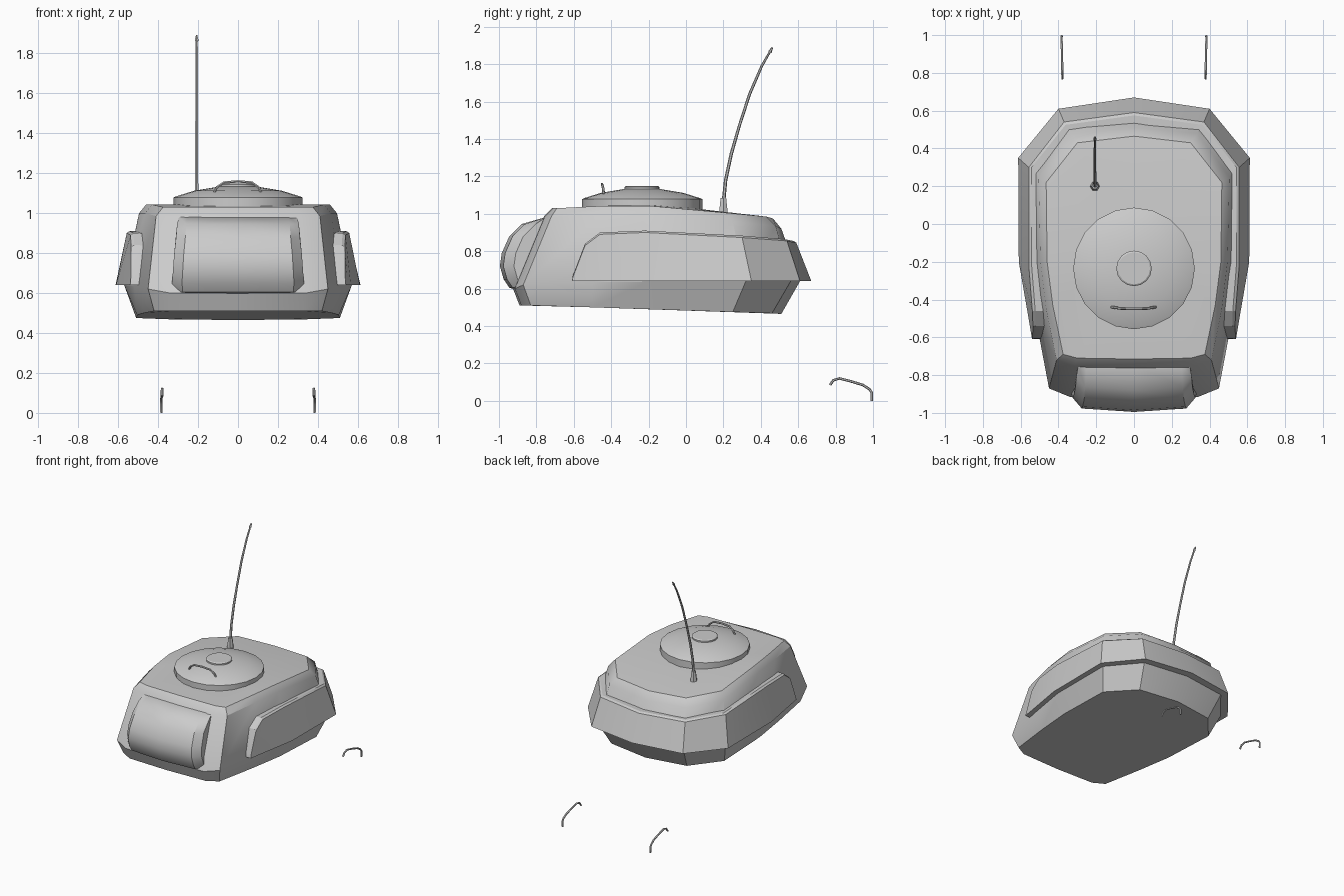
import bpy, bmesh, math
from mathutils import Vector

if "Cube" in bpy.data.objects:
    bpy.data.objects.remove(bpy.data.objects["Cube"])


def finish(name, bm, angle=28):
    bmesh.ops.recalc_face_normals(bm, faces=bm.faces)
    me = bpy.data.meshes.new(name)
    bm.to_mesh(me)
    bm.free()
    ob = bpy.data.objects.new(name, me)
    bpy.context.collection.objects.link(ob)
    bpy.ops.object.select_all(action='DESELECT')
    ob.select_set(True)
    bpy.context.view_layer.objects.active = ob
    bpy.ops.object.shade_smooth_by_angle(angle=math.radians(angle))
    return ob


def loft(name, rings, apex=None, angle=28):
    """Skin closed rings; the last one closes to an apex if given."""
    bm = bmesh.new()
    vs = [[bm.verts.new(p) for p in r] for r in rings]
    n = len(vs[0])
    for a, b in zip(vs, vs[1:]):
        for i in range(n):
            j = (i + 1) % n
            bm.faces.new((a[i], a[j], b[j], b[i]))
    bm.faces.new(vs[0])
    if apex:
        top = bm.verts.new(apex)
        for i in range(n):
            bm.faces.new((vs[-1][i], vs[-1][(i + 1) % n], top))
    else:
        bm.faces.new(vs[-1])
    return finish(name, bm, angle)


def mirror_ring(half):
    return half + [(-x, y, z) for x, y, z in reversed(half[1:-1])]


def tube(name, pts, radii, sides=6):
    """Round rod along a path, with a radius at each point."""
    pts = [Vector(p) for p in pts]
    rings = []
    for i, p in enumerate(pts):
        d = (pts[min(i + 1, len(pts) - 1)] - pts[max(i - 1, 0)]).normalized()
        ref = Vector((1, 0, 0)) if abs(d.x) < 0.5 else Vector((0, 1, 0))
        u = d.cross(ref).normalized()
        if abs(d.x) >= 0.5 or abs(pts[-1].x - pts[0].x) > 0.1:
            u = Vector((0, 1, 0))
        w = d.cross(u).normalized()
        rings.append([p + radii[i] * (math.cos(t) * u + math.sin(t) * w)
                      for t in (2 * math.pi * k / sides for k in range(sides))])
    return loft(name, rings, angle=50)


def turned(name, centre, profile, sides):
    cx, cy = centre
    return loft(name, [[(cx + r * math.cos(2 * math.pi * k / sides),
                         cy + r * math.sin(2 * math.pi * k / sides), z)
                        for k in range(sides)] for r, z in profile])


# Turret hull: floor, waist, shoulder and roof edge outlines
floor = [(0, -.89, .51), (.33, -.88, .51), (.42, -.83, .51), (.47, -.5, .50),
         (.505, -.2, .49), (.51, .25, .475), (.33, .46, .468), (0, .51, .465)]
waist = [(0, -.925, .60), (.34, -.915, .60), (.45, -.87, .62), (.52, -.5, .635),
         (.57, -.2, .64), (.57, .32, .64), (.37, .56, .64), (0, .61, .64)]
shoulder = [(0, -.76, .985), (.32, -.755, .985), (.41, -.72, .985), (.465, -.45, 1.0),
            (.495, -.2, 1.0), (.505, .25, .955), (.335, .48, .935), (0, .51, .92)]
roof = [(0, -.715, 1.03), (.3, -.71, 1.03), (.375, -.69, 1.03), (.43, -.43, 1.043),
        (.46, -.2, 1.043), (.465, .22, 1.005), (.30, .43, .985), (0, .465, .975)]
loft("turret_hull", [mirror_ring(r) for r in (floor, waist, shoulder, roof)],
     apex=(0, -.1, 1.045), angle=32)

# Curved front shield, slightly bowed across its width
profile = [(-.75, .982, .295), (-.88, .945, .305), (-.945, .88, .31), (-.985, .79, .32),
           (-.995, .72, .325), (-.975, .65, .33), (-.945, .605, .325), (-.90, .59, .31)]
columns = []
for f in (-1, -.85, 0, .85, 1):
    bow = .025 * f * f + (.05 if abs(f) == 1 else 0)
    columns.append([(f * w, y + (bow if 0 < i else 0), z)
                    for i, (y, z, w) in enumerate(profile)]
                   + [(f * .32, -.80, .59), (f * .29, -.70, .97)])
loft("front_shield", columns, angle=35)

# Sloped skirt armour wrapping sides and rear: (outer bottom, outer top)
stations = [((.54, -.61, .64), (.537, -.605, .66)), ((.55, -.55, .64), (.535, -.54, .83)),
            ((.565, -.46, .64), (.538, -.46, .89)), ((.61, -.2, .64), (.557, -.22, .90)),
            ((.613, .35, .64), (.557, .30, .873)), ((.40, .61, .64), (.37, .54, .855)),
            ((0, .67, .64), (0, .59, .845))]
sections = []
for lo, hi in stations:
    def inset(p, s, dz=0):
        # rear stations move mainly forward, side stations inward
        k = 1 if p[1] > .45 else 0
        return (p[0] - (s if p[0] > .45 else s * .5 * (p[0] > 0)), p[1] - s * k, p[2] + dz)
    sections.append([inset(lo, .07), lo, hi, inset(hi, .015, .01), inset(hi, .08, .008)])
sections += [[(-x, y, z) for x, y, z in s] for s in reversed(sections[:-1])]
loft("skirt_armour", sections, angle=28)

# Round hatch with its raised cap
turned("hatch", (0, -.235),
       [(.322, 1.0), (.322, 1.078), (.31, 1.084), (.22, 1.112), (.10, 1.132)], 20)
turned("hatch_cap", (0, -.235), [(.094, 1.12), (.094, 1.143), (.085, 1.149)], 16)

# Grab handle on the hatch
tube("hatch_handle", [(-.118, -.44, 1.105), (-.105, -.442, 1.13), (-.07, -.447, 1.153),
                      (0, -.449, 1.159), (.07, -.447, 1.153), (.102, -.442, 1.13),
                      (.115, -.44, 1.105)], [.007] * 7)

# Antenna: socket and bent whip
turned("antenna_socket", (-.207, .2), [(.027, .99), (.025, 1.02), (.017, 1.085)], 6)
tube("antenna_whip", [(-.207, .2, 1.06), (-.207, .212, 1.18), (-.207, .242, 1.32),
                      (-.207, .285, 1.47), (-.207, .34, 1.64), (-.207, .405, 1.79),
                      (-.207, .445, 1.86), (-.207, .449, 1.866), (-.207, .462, 1.89)],
     [.010, .009, .009, .008, .008, .007, .006, .010, .004])

# Pair of loose bent rails low at the rear
for side, label in ((1, "right"), (-1, "left")):
    rail = [(.379, .77, .085), (.379, .788, .11), (.38, .82, .12), (.381, .88, .105),
            (.382, .945, .085), (.384, .98, .063), (.384, .993, .045), (.383, .993, .0)]
    tube("rear_rail_" + label, [(side * x, y, z) for x, y, z in rail], [.007] * len(rail))
